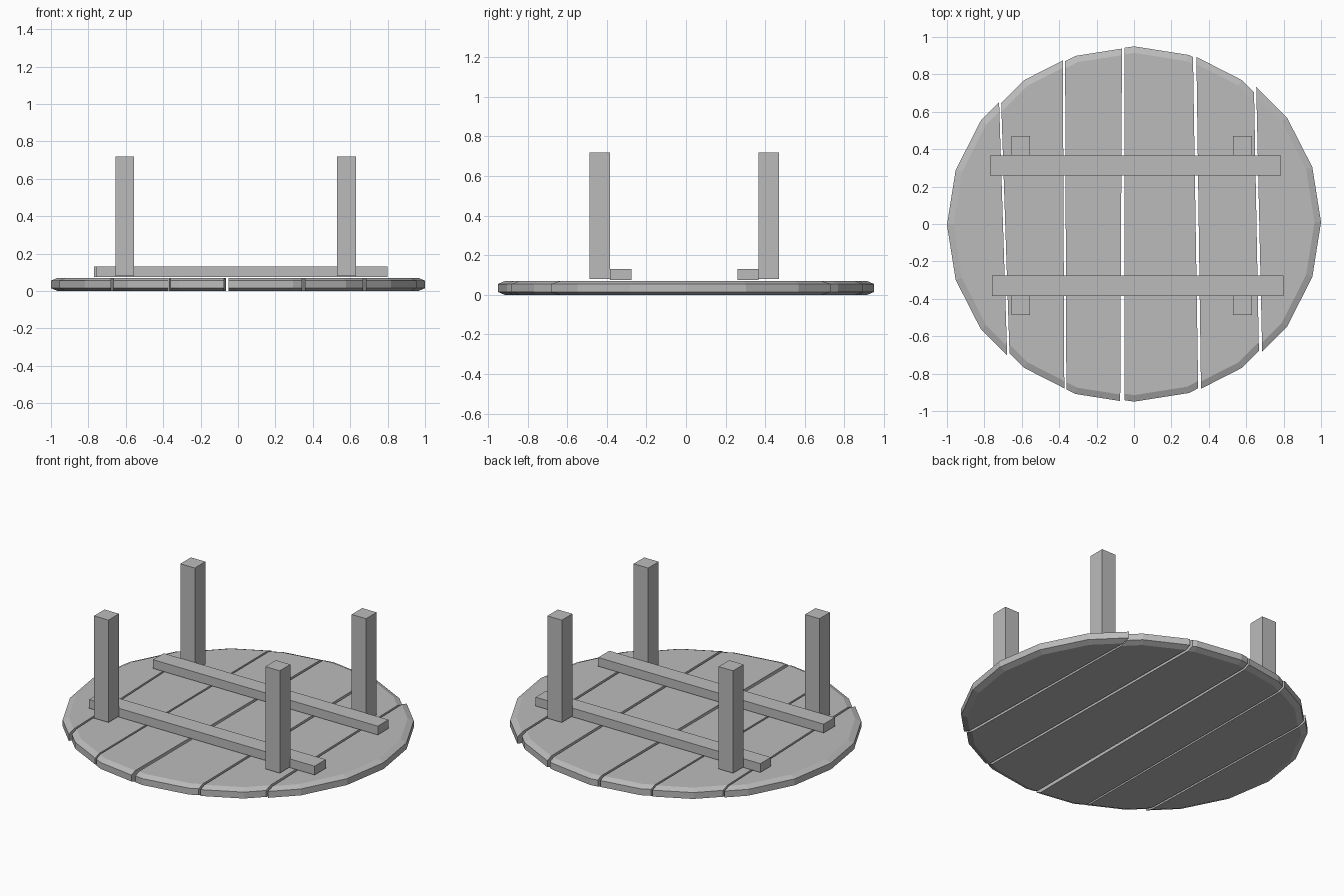
import bpy
import bmesh
from mathutils import Matrix, Vector

cube = bpy.data.objects.get("Cube")
if cube:
    bpy.data.objects.remove(cube, do_unlink=True)

GREY = (0.5, 0.5, 0.5, 1.0)
grey = bpy.data.materials.new("plain grey")
grey.use_nodes = True
grey.diffuse_color = GREY
grey.node_tree.nodes["Principled BSDF"].inputs["Base Color"].default_value = GREY


def add_object(name, bm):
    bmesh.ops.recalc_face_normals(bm, faces=bm.faces)
    mesh = bpy.data.meshes.new(name)
    bm.to_mesh(mesh)
    bm.free()
    mesh.materials.append(grey)
    obj = bpy.data.objects.new(name, mesh)
    bpy.context.collection.objects.link(obj)
    return obj


def add_box(name, low, high):
    low, high = Vector(low), Vector(high)
    bm = bmesh.new()
    matrix = Matrix.Translation((low + high) / 2) @ Matrix.Diagonal((*(high - low), 1))
    bmesh.ops.create_cube(bm, size=1, matrix=matrix)
    return add_object(name, bm)


def chamfered_disc(radius, height, inset, drop):
    """Twenty-sided disc with chamfered rims."""
    bm = bmesh.new()
    bmesh.ops.create_cone(bm, cap_ends=True, segments=20, radius1=radius,
                          radius2=radius, depth=height - 2 * drop,
                          matrix=Matrix.Translation((0, 0, height / 2)))
    for side in (1, -1):
        cap = [f for f in bm.faces if f.normal.z * side > 0.9]
        bmesh.ops.inset_region(bm, faces=cap, thickness=inset, depth=0)
        for vert in cap[0].verts:
            vert.co.z += side * drop
    return bm


def cut(bm, top_x, bottom_x, keep):
    """Saw along a line through y = 0.8 and y = -0.8, closing the cut face."""
    along = Vector((top_x - bottom_x, 1.6, 0))
    normal = Vector((along.y, -along.x, 0)).normalized() * -keep
    geom = bm.verts[:] + bm.edges[:] + bm.faces[:]
    result = bmesh.ops.bisect_plane(bm, geom=geom, dist=1e-5, plane_co=(top_x, 0.8, 0),
                                    plane_no=normal, clear_outer=True)
    edges = [e for e in result["geom_cut"] if isinstance(e, bmesh.types.BMEdge)]
    bmesh.ops.edgeloop_fill(bm, edges=edges)


# Table top planks: shift of the disc, then left and right saw lines
PLANKS = [
    ((-0.05, -0.005), None, (-0.726, -0.675)),
    ((-0.03, 0), (-0.715, -0.662), (-0.38, -0.373)),
    ((-0.02, -0.005), (-0.368, -0.362), (-0.065, -0.073)),
    ((0, 0), (-0.05, -0.05), (0.317, 0.342)),
    ((0.02, 0), (0.335, 0.357), (0.64, 0.67)),
    ((0.05, 0.01), (0.652, 0.688), None),
]
for number, (shift, left, right) in enumerate(PLANKS, 1):
    bm = chamfered_disc(0.95, 0.07, 0.035, 0.015)
    bmesh.ops.translate(bm, verts=bm.verts, vec=(*shift, 0))
    if left:
        cut(bm, *left, keep=1)
    if right:
        cut(bm, *right, keep=-1)
    add_object(f"top_plank_{number}", bm)

# Battens holding the planks together
add_box("back_batten", (-0.77, 0.26, 0.075), (0.785, 0.365, 0.13))
add_box("front_batten", (-0.76, -0.385, 0.075), (0.8, -0.275, 0.13))

# Square legs standing up from the overturned top
for side, x in (("right", -0.605), ("left", 0.58)):
    for end, y in (("front", -0.435), ("back", 0.418)):
        add_box(f"{end}_{side}_leg", (x - 0.05, y - 0.052, 0.08), (x + 0.05, y + 0.052, 0.72))
